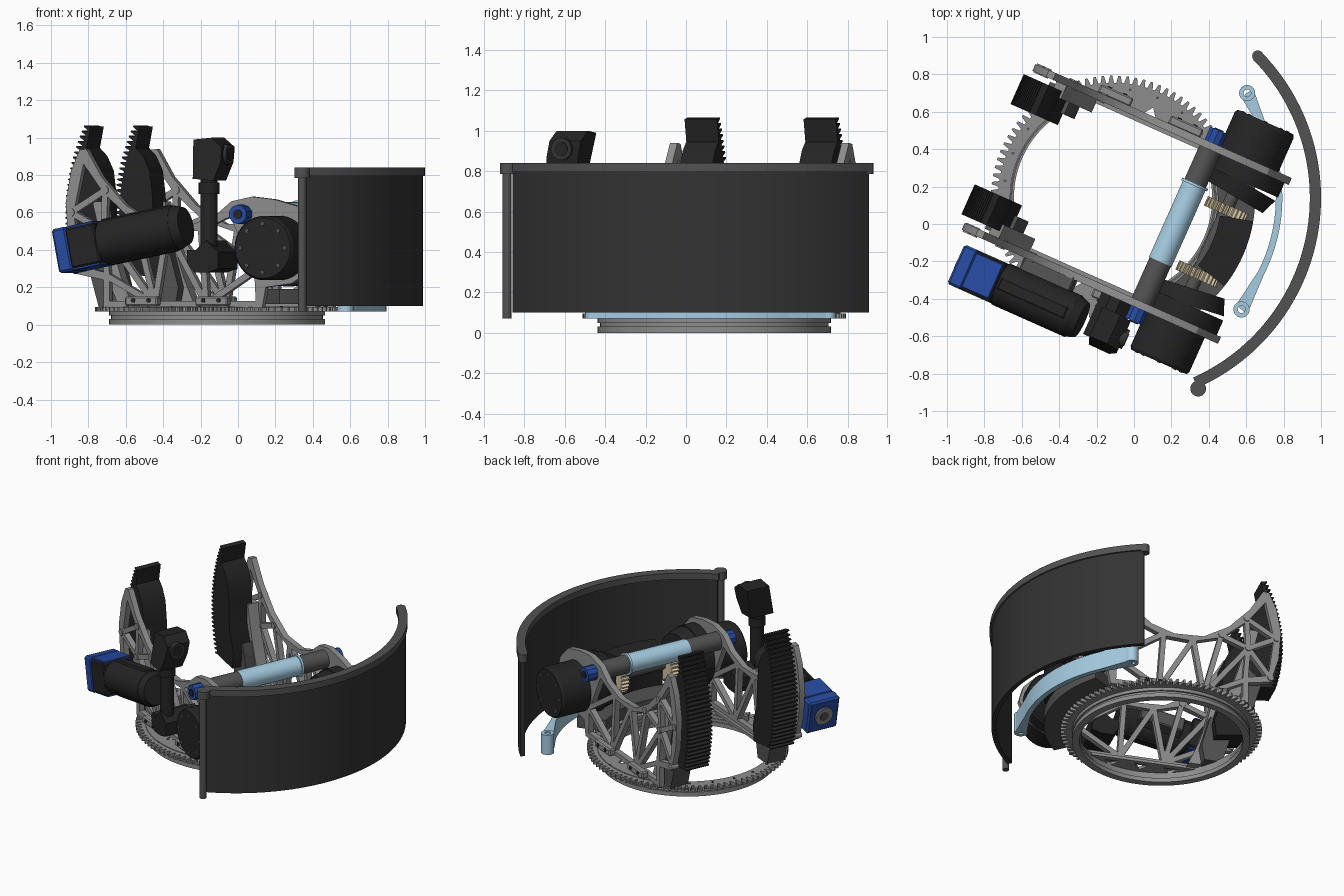
import bpy, bmesh
from math import sin, cos, pi, radians
from mathutils import Matrix, Vector

if "Cube" in bpy.data.objects:
    bpy.data.objects.remove(bpy.data.objects["Cube"])

T = Matrix.Translation((-0.112, 0.14, 0))            # ring centre
M = T @ Matrix.Rotation(radians(-24), 4, 'Z')        # mechanism frame: u, v, z
UP = Matrix.Rotation(pi / 2, 4, 'X')                 # profile plane (x, z), depth along -y
I = Matrix.Identity(4)


def material(name, *c):
    m = bpy.data.materials.new(name)
    m.diffuse_color = (*c, 1)
    m.use_nodes = True
    m.node_tree.nodes["Principled BSDF"].inputs["Base Color"].default_value = m.diffuse_color
    return m


BLACK = material("black", .018, .018, .019)
SHELL = material("shell_grey", .033, .033, .034)
DARK = material("dark_grey", .085, .085, .085)
GREY = material("metal_grey", .27, .27, .27)
BLUE = material("blue", .02, .07, .36)
SKY = material("light_blue", .38, .61, .76)
TAN = material("tan", .68, .58, .38)


def finish(name, bm, mat, frame):
    bmesh.ops.transform(bm, matrix=frame, verts=bm.verts)
    bmesh.ops.remove_doubles(bm, verts=bm.verts, dist=1e-5)
    bmesh.ops.recalc_face_normals(bm, faces=bm.faces)
    me = bpy.data.meshes.new(name)
    bm.to_mesh(me)
    bm.free()
    me.materials.append(mat)
    me.polygons.foreach_set("use_smooth", [True] * len(me.polygons))
    me.set_sharp_from_angle(angle=radians(30))
    ob = bpy.data.objects.new(name, me)
    bpy.context.collection.objects.link(ob)
    return ob


def extrude(name, loops, z0, z1, mat, frame=I):
    """Flat outline with holes, filled and given thickness."""
    cu = bpy.data.curves.new(name, 'CURVE')
    cu.dimensions, cu.fill_mode, cu.extrude = '2D', 'BOTH', (z1 - z0) / 2
    for loop in loops:
        sp = cu.splines.new('POLY')
        sp.points.add(len(loop) - 1)
        sp.use_cyclic_u = True
        for p, (x, y) in zip(sp.points, loop):
            p.co = (x, y, 0, 1)
    tmp = bpy.data.objects.new(name + "_outline", cu)
    bpy.context.collection.objects.link(tmp)
    dg = bpy.context.evaluated_depsgraph_get()
    me = bpy.data.meshes.new_from_object(tmp.evaluated_get(dg))
    bm = bmesh.new()
    bm.from_mesh(me)
    bpy.data.objects.remove(tmp)
    return finish(name, bm, mat, frame @ Matrix.Translation((0, 0, (z0 + z1) / 2)))


def side(name, loops, v0, v1, mat):
    lo, hi = sorted((v0, v1))
    return extrude(name, loops, -hi, -lo, mat, M @ UP)


def box(name, size, at, mat, frame=M, bevel=0.008):
    bm = bmesh.new()
    bmesh.ops.create_cube(bm, size=1, matrix=Matrix.Translation(at) @ Matrix.Diagonal((*size, 1)))
    bmesh.ops.bevel(bm, geom=bm.edges[:], offset=bevel, segments=1, affect='EDGES')
    return finish(name, bm, mat, frame)


def rod(name, p0, p1, r, mat, frame=M, r2=None, seg=40):
    p0, p1 = Vector(p0), Vector(p1)
    d = p1 - p0
    rot = Vector((0, 0, 1)).rotation_difference(d).to_matrix().to_4x4()
    bm = bmesh.new()
    bmesh.ops.create_cone(bm, cap_ends=True, segments=seg, radius1=r, radius2=r if r2 is None else r2,
                          depth=d.length, matrix=Matrix.Translation((p0 + p1) / 2) @ rot)
    return finish(name, bm, mat, frame)


def arc(r, a0, a1, n=48, c=(0, 0)):
    return [(c[0] + r * cos(radians(a0 + (a1 - a0) * i / n)),
             c[1] + r * sin(radians(a0 + (a1 - a0) * i / n))) for i in range(n + 1)]


def circle(r, n=96, c=(0, 0)):
    return arc(r, 0, 360, n, c)[:-1]


def toothed(r0, r1, a0, a1, n, c=(0, 0)):
    step = radians(a1 - a0) / n
    return [(c[0] + r * cos(radians(a0) + step * (i + f)), c[1] + r * sin(radians(a0) + step * (i + f)))
            for i in range(n) for f, r in ((0, r0), (.22, r1), (.5, r1), (.72, r0))]


def band(r0, r1, a0, a1):
    return arc(r1, a0, a1) + arc(r0, a1, a0)


def inset_triangle(a, b, c, w):
    """Shrink a truss cell so that struts of width 2w remain."""
    a, b, c = Vector(a), Vector(b), Vector(c)
    la, lb, lc = (b - c).length, (a - c).length, (a - b).length
    per = la + lb + lc
    mid = (a * la + b * lb + c * lc) / per
    k = 1 - w * per / abs((b - a).cross(c - a))
    return [tuple(mid + (p - mid) * k) for p in (a, b, c)]


# Base ring: grooved flanges and large gear
for name, r, r_in, z0, z1 in (("ring_lower_flange", .578, .53, 0, .03), ("ring_groove", .566, .54, .03, .048),
                              ("ring_upper_flange", .578, .545, .048, .07)):
    extrude(name, [circle(r), circle(r_in)], z0, z1, GREY, M)
extrude("ring_gear", [toothed(.615, .653, 0, 360, 92), circle(.55)], .07, .095, GREY, M)
for i in range(24):
    a = i * pi / 12
    rod("ring_bolt", (.585 * cos(a), .585 * sin(a), .09), (.585 * cos(a), .585 * sin(a), .1), .008, DARK, seg=8)

# Side plate outline and truss nodes (u, z)
outline = [(-.45, .09), (-.45, .24), (-.60, .27), (-.655, .45), (-.67, .65), (-.64, .82), (-.59, .935),
           (-.55, .94), (-.46, .79), (-.32, .64), (-.15, .54), (.05, .53), (.2, .58), (.3, .66), (.42, .685),
           (.55, .67), (.7, .63), (.8, .53), (.83, .42), (.78, .3), (.65, .22), (.5, .2), (.48, .09)]
node = dict(a=(-.43, .11), b=(-.43, .26), c=(-.6, .3), d=(-.64, .6), e=(-.575, .9), f=(-.44, .72),
            g=(-.27, .57), h=(-.08, .51), i=(.12, .52), j=(.3, .6), k=(.46, .11), l=(.15, .11),
            m=(-.15, .11), n=(.45, .3), p=(-.45, .5))
cells = "cdp cpb def dfp pfg bpm abm pgm ghm hlm hil ijn inl lnk".split()
holes = [inset_triangle(*(node[q] for q in cell), .017) for cell in cells]

PIV = (.37, .59)      # tilt shaft position (u, z)
HUB = (.58, .41)      # drive motor position (u, z)
sector = toothed(1.045, 1.075, 153.4, 198, 28, PIV)
for r, a in ((.88, 203), (.83, 196), (.85, 185), (.86, 173), (.9, 165), (.96, 161), (1.015, 159.5), (1.04, 153.2)):
    sector += arc(r, a, a, 1, PIV)[:1]

for s in (1, -1):
    # Truss side plate, its horizontal web on the ring and its feet
    side("side_plate", [outline] + holes, s * .445, s * .485, GREY)
    web = arc(.59, 46 * s, 134 * s)
    web_holes = [inset_triangle((x, s * .435), (x + .2, s * .435), (x + .1, s * .57), .025)
                 for x in (-.3, -.1, .1)]
    extrude("ring_web", [web] + web_holes, .08, .1, GREY, M)
    for u in (-.21, .2):
        box("plate_foot", (.19, .05, .05), (u, s * .505, .125), GREY)
        for du in (-.045, .045):
            rod("foot_screw", (u + du, s * .52, .13), (u + du, s * .536, .13), .012, BLACK, seg=12)
    for q in "cdfgp":
        u, z = node[q]
        rod("truss_boss", (u, s * .44, z), (u, s * .492, z), .022, GREY, seg=16)
    # Toothed tilt sector, its foot and curved brace
    side("tilt_sector", [sector], s * .235, s * .41, BLACK)
    foot = [(-.56, .3), (-.5, .09), (-.38, .09), (-.36, .2), (-.42, .42)]
    side("sector_foot", [foot], s * .3, s * .43, DARK)
    brace = [(-.53, .66), (-.47, .42), (-.43, .22), (-.37, .09), (-.29, .09), (-.36, .25), (-.42, .44), (-.47, .66)]
    side("sector_brace", [brace], s * .37, s * .45, GREY)
    # Drive motor, gearbox and pinion
    u, z = HUB
    rod("drive_motor", (u, s * .48, z), (u, s * .685, z), .172, BLACK, seg=64)
    rod("motor_cap", (u, s * .685, z), (u, s * .702, z), .172, BLACK, r2=.162, seg=64)
    for i in range(8):
        x, y = u + .13 * cos(i * pi / 4), z + .13 * sin(i * pi / 4)
        rod("motor_screw", (x, s * .7, y), (x, s * .706, y), .01, DARK, seg=8)
    rod("gearbox", (u + .02, s * .36, z), (u + .02, s * .45, z), .205, BLACK, seg=64)
    rod("gearbox_cone", (u + .02, s * .36, z), (u + .01, s * .27, z), .2, BLACK, r2=.175, seg=64)
    side("pinion", [toothed(.1, .12, 0, 360, 26, HUB), circle(.03, 24, HUB)], s * .16, s * .215, TAN)
    # Shaft end knob
    rod("shaft_knob", (PIV[0], s * .48, PIV[1]), (PIV[0], s * .56, PIV[1]), .052, BLUE, seg=10)
    rod("knob_bore", (PIV[0], s * .56, PIV[1]), (PIV[0], s * .566, PIV[1]), .025, BLACK, seg=20)
    rod("shaft_sleeve", (PIV[0], s * .2, PIV[1]), (PIV[0], s * .47, PIV[1]), .062, DARK)

# Tilt shaft centre, collar, axle and curved housing between the pinions
rod("shaft_tube", (PIV[0], -.21, PIV[1]), (PIV[0], .25, PIV[1]), .066, SKY)
rod("shaft_collar", (PIV[0], .235, PIV[1]), (PIV[0], .25, PIV[1]), .075, SKY)
rod("drive_axle", (HUB[0], -.3, HUB[1]), (HUB[0], .3, HUB[1]), .035, DARK)
extrude("centre_housing", [band(.58, .76, -14.5, 14.5)], .27, .52, BLACK, M)
extrude("front_guard", [band(.56, .76, -40, 40)], .11, .19, DARK, M)

# Curved shield with lip and edge post
extrude("shield_wall", [band(1.07, 1.1, -65.3, 44.2)], .1, .8, SHELL, T)
extrude("shield_lip", [band(1.052, 1.112, -66, 44.5)], .795, .84, DARK, T)
rod("lip_end", (.343, -.88, .785), (.343, -.88, .84), .042, DARK, I)
rod("lip_tip", (.662, .898, .785), (.662, .898, .84), .03, DARK, I)
rod("edge_post", (.343, -.886, .07), (.343, -.886, .8), .022, DARK, I, seg=20)

# Light blue bumper: curved blade with flared tubular ends
extrude("bumper_blade", [band(.87, .905, -41, 38)], .07, .2, SKY, T)
for a, d in ((38, -14), (-41, 14)):
    flare = [arc(r, b, b, 1)[0] for r, b in ((.95, a), (.872, a), (.87, a + d), (.905, a + d))]
    extrude("bumper_flare", [flare], .07, .2, SKY, T)
    end = arc(.91, a, a, 1)[0]
    extrude("bumper_end", [circle(.043, 24, end), circle(.02, 16, end)], .07, .21, SKY, T)

# Tilted side motor
F = M @ Matrix.Translation((-.25, -.665, .46)) @ Matrix.Rotation(radians(-11), 4, 'Y')
box("motor_end_block", (.085, .23, .24), (-.3175, 0, 0), BLUE, F, .012)
for s in (1, -1):
    box("motor_end_rail", (.16, .2, .02), (-.2, 0, s * .11), BLUE, F, .004)
box("motor_gearbox", (.17, .23, .215), (-.195, 0, 0), BLACK, F)
rod("side_motor", (-.11, 0, 0), (.32, 0, 0), .12, BLACK, F, seg=48)
box("motor_spine", (.4, .07, .25), (.1, 0, 0), BLACK, F)
rod("motor_tail", (.32, 0, 0), (.37, 0, 0), .118, BLACK, F, r2=.1)
rod("output_ring", (-.37, 0, 0), (-.355, 0, 0), .065, GREY, F)
rod("output_bore", (-.373, 0, 0), (-.36, 0, 0), .032, DARK, F)
box("motor_mount", (.3, .17, .1), (.1, .11, -.02), DARK, F)

# Sensor on a post, with faceted base and head, aligned with the mechanism
base = [(.15, .4), (.2, .4), (.26, .45), (.33, .39), (.33, .3), (.27, .28), (.19, .28), (.15, .33)]
side("sensor_base", [base], -.73, -.47, BLACK)
rod("sensor_post", (-.155, -.58, .38), (-.155, -.58, .8), .045, BLACK, I)
rod("post_collar", (-.155, -.58, .7), (-.155, -.58, .76), .055, BLACK, I)
shear = Matrix(((1, 0, 0, 0), (0, 1, .2, -.18), (0, 0, 1, 0), (0, 0, 0, 1)))
head = [(.185, .99), (.29, 1.0), (.355, .95), (.355, .87), (.32, .77), (.2, .78)]
extrude("sensor_head", [head], .575, .745, BLACK, M @ shear @ UP)
rod("sensor_lens", (.33, -.665, .91), (.372, -.665, .91), .055, SHELL)
rod("lens_glass", (.36, -.665, .91), (.376, -.665, .91), .035, BLACK)
